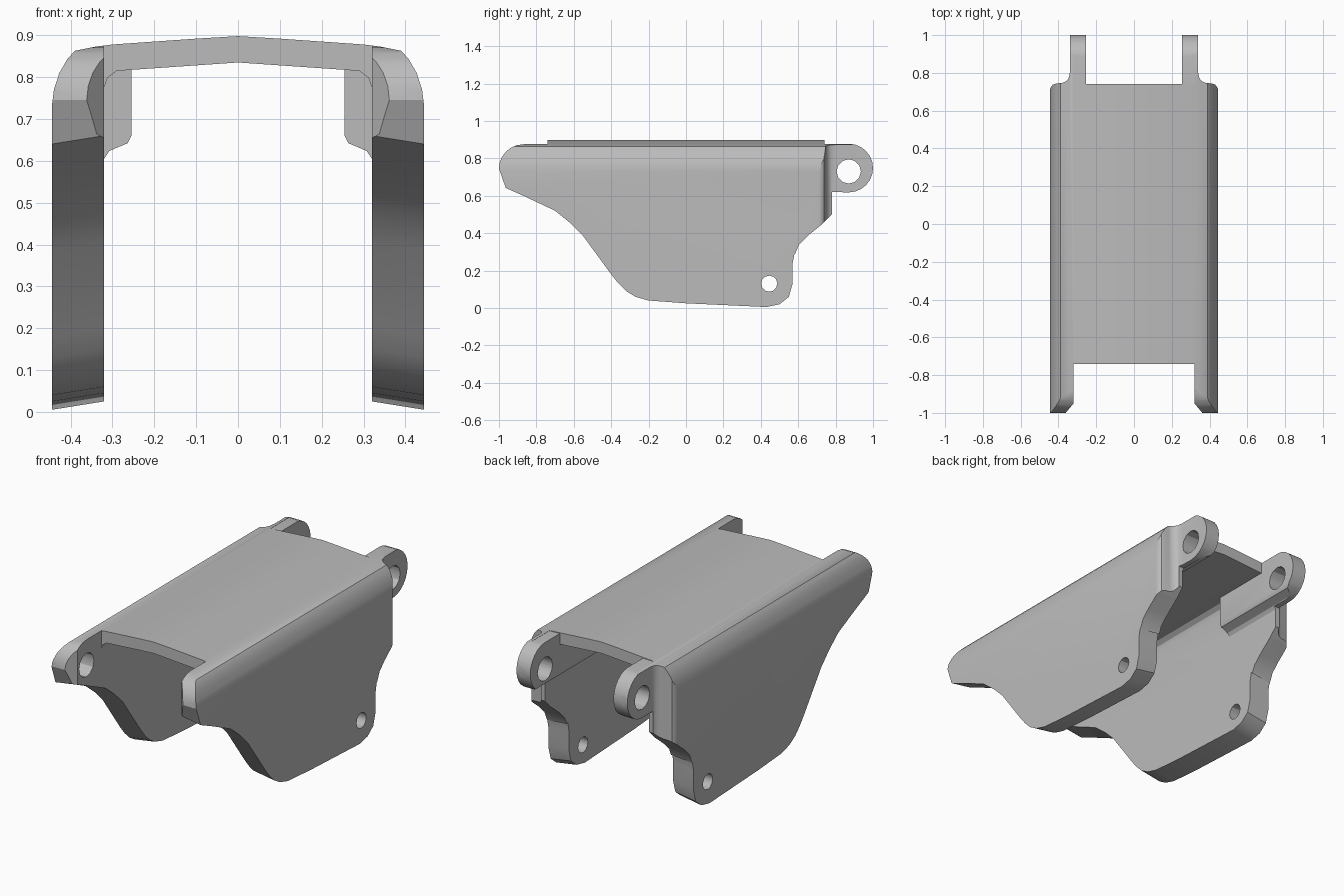
import bpy, bmesh, math

if "Cube" in bpy.data.objects:
    bpy.data.objects.remove(bpy.data.objects["Cube"])

grey = bpy.data.materials.new("plain grey")
grey.use_nodes = True
colour = (0.5, 0.5, 0.5, 1)
grey.diffuse_color = colour
grey.node_tree.nodes["Principled BSDF"].inputs["Base Color"].default_value = colour


def prism(name, profile, place, start, end):
    """Extrude a closed profile; place(u, v, w) maps it to 3D."""
    bm = bmesh.new()
    rings = [[bm.verts.new(place(u, v, w)) for u, v in profile] for w in (start, end)]
    bm.faces.new(rings[0])
    bm.faces.new(rings[1])
    n = len(profile)
    for i in range(n):
        j = (i + 1) % n
        bm.faces.new((rings[0][i], rings[0][j], rings[1][j], rings[1][i]))
    bmesh.ops.recalc_face_normals(bm, faces=bm.faces)
    mesh = bpy.data.meshes.new(name)
    bm.to_mesh(mesh)
    bm.free()
    mesh.materials.append(grey)
    obj = bpy.data.objects.new(name, mesh)
    bpy.context.collection.objects.link(obj)
    return obj


def combine(obj, other, operation):
    mod = obj.modifiers.new(operation, "BOOLEAN")
    mod.operation, mod.solver, mod.object = operation, "EXACT", other
    bpy.ops.object.select_all(action="DESELECT")
    bpy.context.view_layer.objects.active = obj
    obj.select_set(True)
    bpy.ops.object.modifier_apply(modifier=mod.name)


def arc(cy, cz, r, a0, a1, steps):
    return [(cy + r * math.cos(math.radians(a0 + (a1 - a0) * i / steps)),
             cz + r * math.sin(math.radians(a0 + (a1 - a0) * i / steps)))
            for i in range(steps + 1)]


def along_y(u, v, w):
    return (u, w, v)


def along_z(u, v, w):
    return (u, v, w)


def along_x(u, v, w):
    return (w, u, v)


def along_x_drafted(u, v, w):
    # lower edge rises towards the inside of the wall
    return (w, u, v + (0.16 * (0.445 - w) if v < 0.65 and u < 0.6 else 0))


# Half of the folded channel section
section = [(0, 0.898), (0.1, 0.892), (0.3, 0.878), (0.34, 0.873), (0.39, 0.863),
           (0.408, 0.843), (0.427, 0.81), (0.44, 0.77), (0.445, 0.73), (0.445, -0.1),
           (0.32, -0.1), (0.32, 0.775), (0.312, 0.798), (0.29, 0.815), (0, 0.835)]

# Side outline, with the rounded front end and the rear lug
side = [(-0.96, 0.64), (-0.87, 0.6), (-0.7, 0.52), (-0.62, 0.455), (-0.55, 0.385),
        (-0.4, 0.18), (-0.36, 0.13), (-0.32, 0.09), (-0.27, 0.06), (-0.2, 0.04),
        (0, 0.025), (0.43, 0.005), (0.5, 0.02), (0.55, 0.06), (0.57, 0.13),
        (0.57, 0.24), (0.58, 0.29), (0.605, 0.34), (0.65, 0.385), (0.73, 0.45),
        (0.78, 0.5), (0.78, 0.62)]
side += arc(0.87, 0.748, 0.13, -90, 90, 12)
side += [(0.78, 0.92), (-0.78, 0.92)] + arc(-0.87, 0.745, 0.13, 90, 180, 6)

# Half plan outline, with the chamfered front tips and filleted lug roots
plan = [(0, -0.74), (0.32, -0.74), (0.32, -0.95), (0.37, -1.01), (0.45, -1.01),
        (0.45, 0.69), (0.443, 0.72), (0.43, 0.738), (0.41, 0.744), (0.38, 0.747),
        (0.36, 0.755), (0.346, 0.772), (0.34, 0.8), (0.34, 1.01), (0.32, 1.01),
        (0.32, 0.74), (0, 0.74)]

bracket = prism("bracket", section, along_y, -1.1, 1.1)
side_cutter = prism("side_cutter", side, along_x_drafted, -0.05, 0.5)
plan_cutter = prism("plan_cutter", plan, along_z, -0.2, 1.1)
combine(bracket, side_cutter, "INTERSECT")
combine(bracket, plan_cutter, "INTERSECT")

# Thickened inner pad that carries the rear lug
pad_section = [(0.255, 0.877), (0.255, 0.66), (0.264, 0.642), (0.29, 0.631),
               (0.308, 0.623), (0.32, 0.605), (0.33, 0.605), (0.33, 0.874)]
pad = prism("lug_pad", pad_section, along_y, 0.4, 1.1)
combine(pad, side_cutter, "INTERSECT")
combine(bracket, pad, "UNION")

# Pin holes: rear lug, lower wall, and a blind socket in the front tip
holes = [(0.87, 0.73, 0.065, 0.5), (0.445, 0.13, 0.043, 0.5), (-0.87, 0.735, 0.065, 0.4)]
helpers = [side_cutter, plan_cutter, pad]
for y, z, r, depth in holes:
    pin = prism("pin_cutter", arc(y, z, r, 0, 330, 11), along_x, 0.2, depth)
    combine(bracket, pin, "DIFFERENCE")
    helpers.append(pin)
for helper in helpers:
    bpy.data.objects.remove(helper)

# Open the middle seam and mirror to the other side
bm = bmesh.new()
bm.from_mesh(bracket.data)
seam = [f for f in bm.faces if all(abs(v.co.x) < 1e-4 for v in f.verts)]
bmesh.ops.delete(bm, geom=seam, context="FACES")
bmesh.ops.mirror(bm, geom=bm.verts[:] + bm.edges[:] + bm.faces[:], axis="X", merge_dist=0.0005)
bmesh.ops.recalc_face_normals(bm, faces=bm.faces)
bm.to_mesh(bracket.data)
bm.free()

bpy.ops.object.select_all(action="DESELECT")
bpy.context.view_layer.objects.active = bracket
bracket.select_set(True)
bpy.ops.object.shade_smooth_by_angle(angle=math.radians(30))
